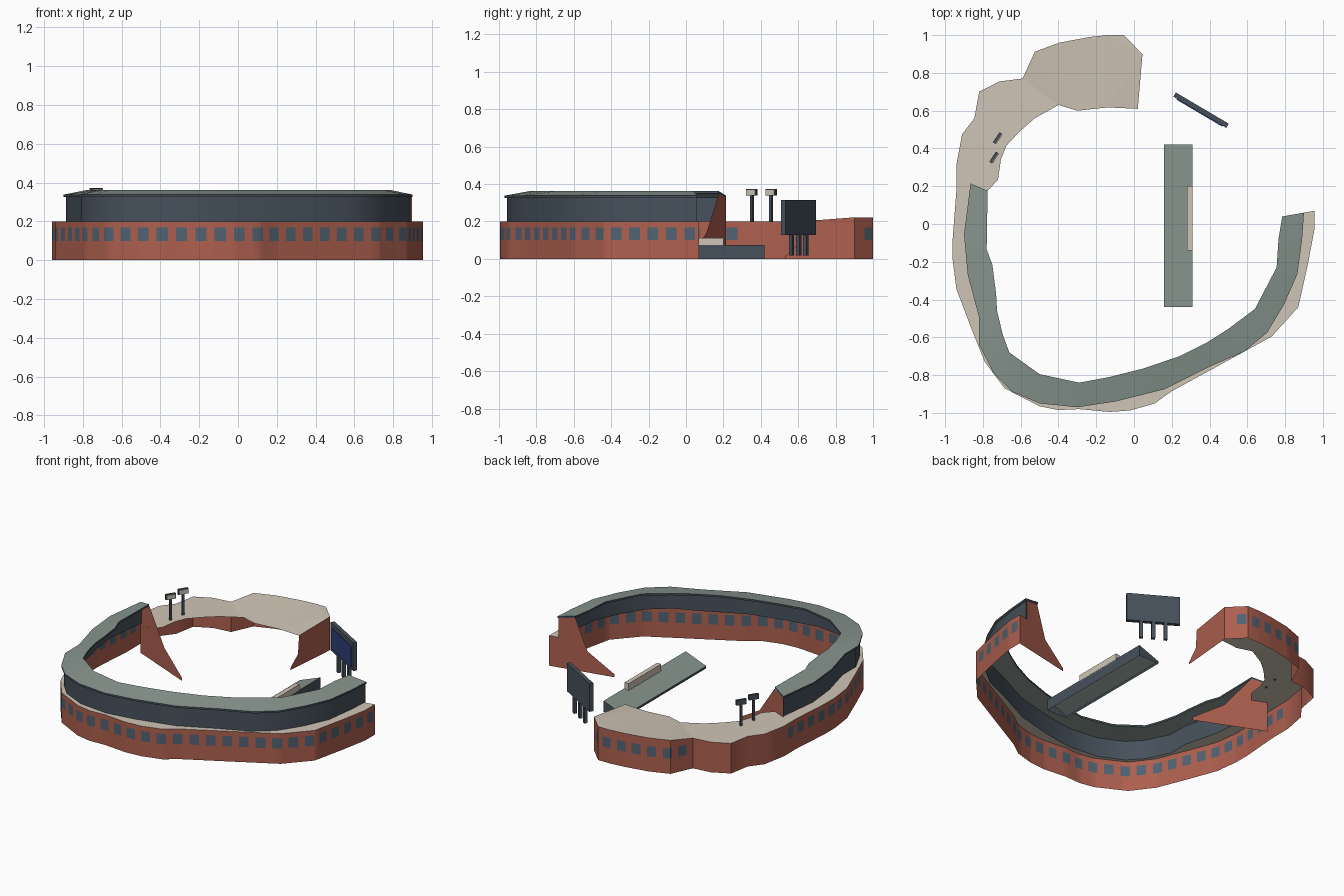
import bpy, bmesh, math
from mathutils import Vector

if "Cube" in bpy.data.objects:
    bpy.data.objects.remove(bpy.data.objects["Cube"])


def material(name, r, g, b):
    m = bpy.data.materials.new(name)
    m.diffuse_color = (*[(c / 255) ** 2.2 for c in (r, g, b)], 1)
    m.use_nodes = True
    m.node_tree.nodes["Principled BSDF"].inputs["Base Color"].default_value = m.diffuse_color
    return m


BRICK = material("brick_red", 172, 96, 80)
GLASS = material("window_blue_grey", 82, 98, 114)
CREAM = material("cream_deck", 206, 196, 180)
ROOF = material("roof_grey_green", 134, 147, 141)
SLATE = material("slate", 72, 82, 92)
BLUE = material("screen_blue", 50, 66, 120)


def build(name, verts, faces, mats, slots=None, smooth=False, solid=True):
    me = bpy.data.meshes.new(name)
    me.from_pydata([tuple(v) for v in verts], [], faces)
    for m in mats:
        me.materials.append(m)
    if slots:
        for p, s in zip(me.polygons, slots):
            p.material_index = s
    if solid:
        bm = bmesh.new()
        bm.from_mesh(me)
        bmesh.ops.recalc_face_normals(bm, faces=bm.faces)
        bm.to_mesh(me)
        bm.free()
    ob = bpy.data.objects.new(name, me)
    bpy.context.collection.objects.link(ob)
    if smooth:
        bpy.ops.object.select_all(action='DESELECT')
        ob.select_set(True)
        bpy.context.view_layer.objects.active = ob
        bpy.ops.object.shade_smooth_by_angle(angle=math.radians(30))
    return ob


def box(name, center, size, mat, angle=0):
    """Box turned about z by angle."""
    c, s = math.cos(angle), math.sin(angle)
    vs = []
    for i in range(8):
        x, y, z = [(0.5 if i >> k & 1 else -0.5) * size[k] for k in range(3)]
        vs.append((center[0] + x * c - y * s, center[1] + x * s + y * c, center[2] + z))
    fs = [(0, 2, 3, 1), (4, 5, 7, 6), (0, 1, 5, 4), (2, 6, 7, 3), (0, 4, 6, 2), (1, 3, 7, 5)]
    return build(name, vs, fs, [mat])


# Plan outlines: outer wall runs clockwise from the right end to the back block
WALL = [(.955, .07), (.955, -.03), (.92, -.215), (.87, -.44), (.73, -.595), (.53, -.705),
        (.2, -.885), (.11, -.95), (-.02, -.987), (-.13, -.995), (-.29, -.98), (-.4, -.985), (-.5, -.965),
        (-.685, -.87), (-.79, -.73), (-.87, -.53), (-.94, -.345), (-.96, -.19), (-.96, -.08),
        (-.94, .18), (-.94, .315), (-.91, .475), (-.845, .56), (-.82, .7), (-.71, .755),
        (-.59, .77), (-.525, .912), (-.395, .96), (-.235, .99), (-.14, 1.0), (-.055, 1.0), (.045, .9)]
ROOF_OUT = [(-.865, .215), (-.9, -.055), (-.88, -.27), (-.82, -.495), (-.82, -.64), (-.74, -.795),
            (-.65, -.885), (-.5, -.95), (-.3, -.97), (-.1, -.94), (.16, -.875), (.4, -.755),
            (.585, -.675), (.705, -.575), (.795, -.425), (.865, -.265), (.89, -.08), (.9, .06)]
ROOF_IN = [(-.775, .175), (-.78, -.135), (-.75, -.215), (-.73, -.37), (-.725, -.46), (-.695, -.585),
           (-.66, -.68), (-.5, -.795), (-.29, -.84), (-.13, -.81), (.05, -.765), (.24, -.7),
           (.39, -.625), (.5, -.555), (.64, -.45), (.755, -.23), (.765, -.08), (.785, .04)]
DECK_IN = [(-.72, .235), (-.705, .34), (-.675, .415), (-.605, .49), (-.525, .56), (-.4, .63),
           (-.3, .6), (-.14, .617), (.02, .61)]


def top_z(x, y):
    return .222 if y > .85 and x > -.55 else .2


# Outer wall with a row of windows cut in by arc length
pts = [Vector(p) for p in WALL]
arc = [0]
for a, b in zip(pts, pts[1:]):
    arc.append(arc[-1] + (b - a).length)


def at(s):
    for i in range(len(pts) - 1):
        if s <= arc[i + 1] + 1e-9:
            return pts[i].lerp(pts[i + 1], (s - arc[i]) / (arc[i + 1] - arc[i]))
    return pts[-1]


STEP, WIDTH = .1, .058
cuts, spans = list(arc), []
k = .05
while k < arc[-1]:
    p = at(k)
    if not (p.x < -.57 and p.y > .3) and k + WIDTH / 2 < arc[-1]:
        spans.append((k - WIDTH / 2, k + WIDTH / 2))
        cuts += spans[-1]
    k += STEP
cuts.sort()
cuts = [c for i, c in enumerate(cuts) if i == 0 or c - cuts[i - 1] > 1e-4]
verts, faces, slots = [], [], []
for c in cuts:
    p = at(c)
    # top edge follows the slightly raised back block
    i = max(j for j in range(len(arc)) if arc[j] <= c + 1e-6)
    j = min(i + 1, len(arc) - 1)
    f = (c - arc[i]) / (arc[j] - arc[i]) if j > i else 0
    zt = top_z(*pts[i]) * (1 - f) + top_z(*pts[j]) * f
    verts += [(p.x, p.y, z) for z in (0, .1, .168, zt)]
for i in range(len(cuts) - 1):
    mid = (cuts[i] + cuts[i + 1]) / 2
    for r in range(3):
        a = i * 4 + r
        faces.append((a, a + 1, a + 5, a + 4))
        slots.append(1 if r == 1 and any(s < mid < e for s, e in spans) else 0)
build("outer_wall", verts, faces, [BRICK, GLASS], slots, True, solid=False)

# Upper wall line sits just inside the roof edge
UPPER = [Vector(o).lerp(Vector(i), .1) for o, i in zip(ROOF_OUT, ROOF_IN)]

# Deck sheet between outer wall and upper wall, widening over the back block
loop = [(x, y, top_z(x, y)) for x, y in WALL]
inner = [(p.x, p.y, .2) for p in reversed(UPPER)] + [(*ROOF_IN[0], .2)] + [(x, y, .2) for x, y in DECK_IN]
n = len(loop) + len(inner)
deck = build("deck", loop + inner[::-1], [tuple(range(n))], [CREAM])
bm = bmesh.new()
bm.from_mesh(deck.data)
bmesh.ops.triangulate(bm, faces=bm.faces)
for f in bm.faces:
    if f.normal.z < 0:
        f.normal_flip()
bm.to_mesh(deck.data)
bm.free()

# Upper slate wall
verts = [(p.x, p.y, z) for p in UPPER for z in (.2, .33)]
faces = [(2 * i, 2 * i + 2, 2 * i + 3, 2 * i + 1) for i in range(len(UPPER) - 1)]
build("upper_wall", verts, faces, [SLATE], smooth=True, solid=False)

# Roof slab rising towards the field, slate fascias
verts, faces, slots = [], [], []
for o, i in zip(ROOF_OUT, ROOF_IN):
    verts += [(*o, .326), (*o, .338), (*i, .362), (*i, .350)]
for s in range(len(ROOF_OUT) - 1):
    for r in range(4):
        a, b = s * 4 + r, s * 4 + (r + 1) % 4
        faces.append((a, b, b + 4, a + 4))
        slots.append(1 if r in (0, 2) else 0)
e = len(verts) - 4
faces += [(0, 1, 2, 3), (e, e + 3, e + 2, e + 1)]
slots += [1, 1]
build("stand_roof", verts, faces, [ROOF, SLATE], slots, True)


# Brick end walls showing the section of the seating bowl
def end_wall(name, start, tip, profile):
    a = Vector(start)
    d = (Vector(tip) - a).normalized()
    vs = [(a.x + d.x * t, a.y + d.y * t, z) for t, z in profile]
    build(name, vs, [tuple(range(len(vs)))], [BRICK], solid=False)


end_wall("right_end_wall", (.955, .07), (.54, -.02),
         [(0, 0), (0, .2), (.06, .2), (.06, .328), (.17, .35), (.25, .14), (.425, .02), (.425, 0)])
end_wall("left_end_wall", (-.865, .215), (-.43, .03),
         [(0, 0), (0, .327), (.1, .35), (.27, .14), (.47, .02), (.47, 0)])
end_wall("back_end_wall", (.045, .9), (.02, .61),
         [(0, 0), (0, .222), (.29, .2), (.3, .08), (.37, .015), (.37, 0)])

# Low side stand: open-bottomed wedge rising to the outer side
X0, X1, Y0, Y1 = .16, .31, -.44, .42
verts = [(x, y, z) for y in (Y0, Y1) for x, z in ((X0, 0), (X0, .015), (X1, .073), (X1, 0))]
build("side_stand", verts, [(1, 2, 6, 5), (2, 3, 7, 6), (0, 1, 5, 4), (0, 3, 2, 1), (4, 5, 6, 7)],
      [ROOF, SLATE], [0, 1, 1, 1, 1])
box("press_box", (.295, .03, .088), (.03, .34, .046), CREAM)

# Scoreboard on three posts with a screen facing the field
A, B = Vector((.215, .685)), Vector((.495, .52))
mid, run = (A + B) / 2, B - A
turn = math.atan2(run.y, run.x)
side = Vector((run.y, -run.x)).normalized()
box("scoreboard", (*mid, .222), (run.length, .026, .186), SLATE, turn)
box("scoreboard_screen", (*(mid + side * .015), .215), (run.length * .86, .006, .14), BLUE, turn)
for t in (.27, .5, .73):
    box("scoreboard_post", (*A.lerp(B, t), .076), (.022, .02, .115), SLATE, turn)

# Two floodlights on the left deck
for x, y in ((-.742, .352), (-.723, .455)):
    a = math.radians(57)
    box("floodlight_post", (x, y, .27), (.015, .015, .145), SLATE, a)
    box("floodlight_head", (x, y, .356), (.064, .016, .034), SLATE, a)
    box("floodlight_lamp", (x + math.sin(a) * .01, y - math.cos(a) * .01, .356),
        (.056, .005, .027), CREAM, a)
